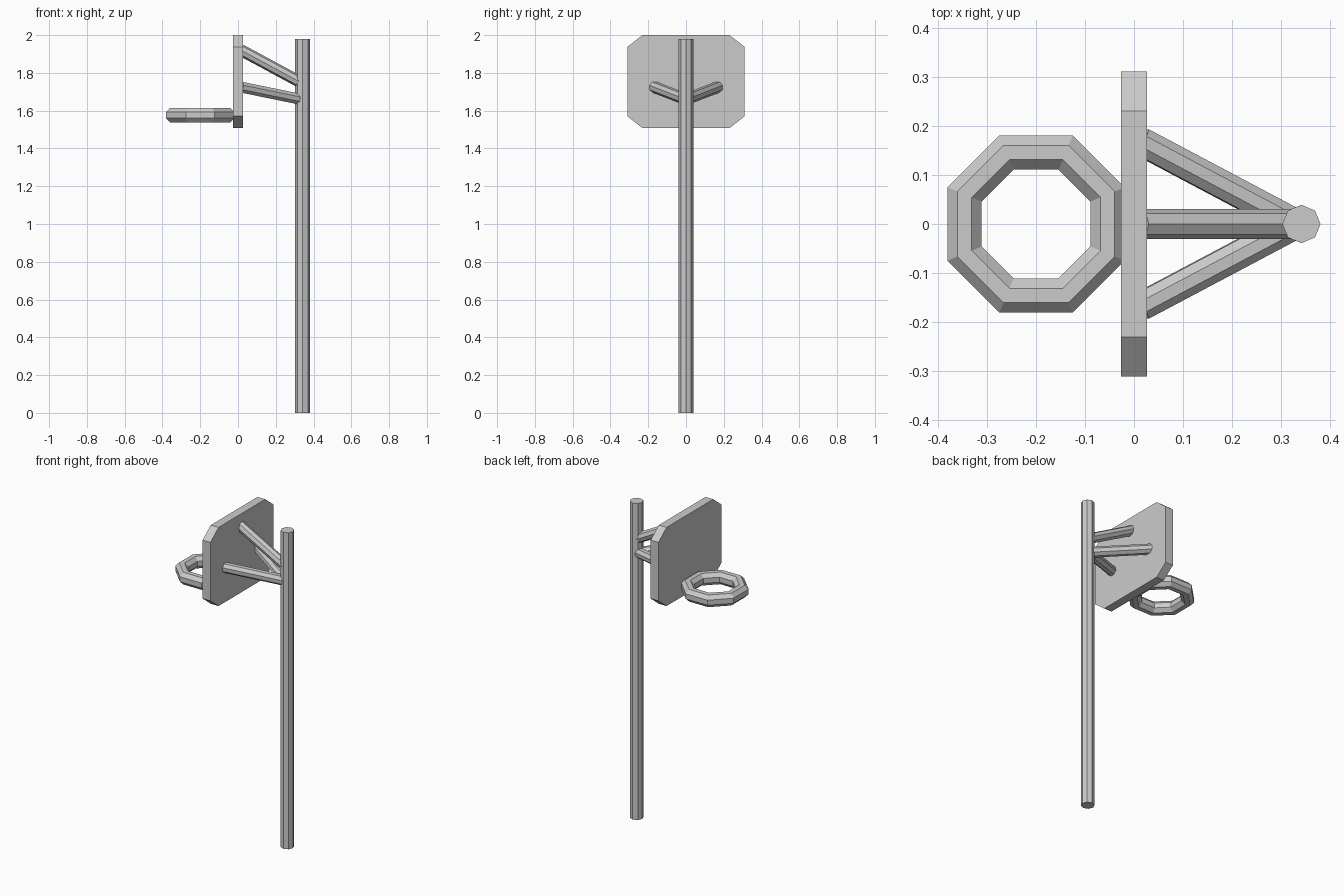
import bpy, bmesh
from math import cos, sin, pi
from mathutils import Vector

if "Cube" in bpy.data.objects:
    bpy.data.objects.remove(bpy.data.objects["Cube"])


def make_object(name, bm):
    bmesh.ops.recalc_face_normals(bm, faces=bm.faces)
    mesh = bpy.data.meshes.new(name)
    bm.to_mesh(mesh)
    bm.free()
    obj = bpy.data.objects.new(name, mesh)
    bpy.context.collection.objects.link(obj)
    return obj


def rod(name, start, end, radius, sides=8):
    """Flat-faced rod running between two points."""
    start, end = Vector(start), Vector(end)
    axis = end - start
    bm = bmesh.new()
    bmesh.ops.create_cone(bm, cap_ends=True, segments=sides, radius1=radius,
                          radius2=radius, depth=axis.length)
    obj = make_object(name, bm)
    obj.location = (start + end) / 2
    obj.rotation_mode = 'QUATERNION'
    obj.rotation_quaternion = Vector((0, 0, 1)).rotation_difference(axis)
    return obj


# Pole
POLE_X = 0.342
rod("pole", (POLE_X, 0, 0), (POLE_X, 0, 1.98), 0.039)

# Struts from the pole to the backboard
rod("upper_strut", (POLE_X - 0.01, 0, 1.75), (0.015, 0, 1.921), 0.031)
for side, label in ((1, "left"), (-1, "right")):
    rod(label + "_strut", (POLE_X - 0.01, 0, 1.66),
        (0.015, side * 0.168, 1.725), 0.031)

# Backboard: rectangle with cut corners, extruded in thickness
W, H, CUT_Y, CUT_Z, T = 0.311, 0.246, 0.08, 0.063, 0.027
quarter = [(W, H - CUT_Z), (W - CUT_Y, H)]
outline = quarter + [(-y, z) for y, z in reversed(quarter)]
outline += [(-y, -z) for y, z in outline]
bm = bmesh.new()
face = bm.faces.new([bm.verts.new((-T, y, z)) for y, z in outline])
ext = bmesh.ops.extrude_face_region(bm, geom=[face])
bmesh.ops.translate(bm, vec=(2 * T, 0, 0),
                    verts=[v for v in ext["geom"] if isinstance(v, bmesh.types.BMVert)])
board = make_object("backboard", bm)
board.location = (0, 0, 1.754)

# Hoop: eight-sided ring with an eight-sided tube
N, RING, TUBE = 8, 0.158, 0.041
bm = bmesh.new()
loops = []
for i in range(N):
    a = (i + 0.5) * 2 * pi / N
    loop = []
    for j in range(N):
        b = (j + 0.5) * 2 * pi / N
        r = RING + TUBE * cos(b)
        loop.append(bm.verts.new((r * cos(a), r * sin(a), TUBE * sin(b))))
    loops.append(loop)
for i in range(N):
    p, q = loops[i], loops[(i + 1) % N]
    for j in range(N):
        k = (j + 1) % N
        bm.faces.new((p[j], q[j], q[k], p[k]))
hoop = make_object("hoop", bm)
hoop.location = (-0.2, 0, 1.576)
